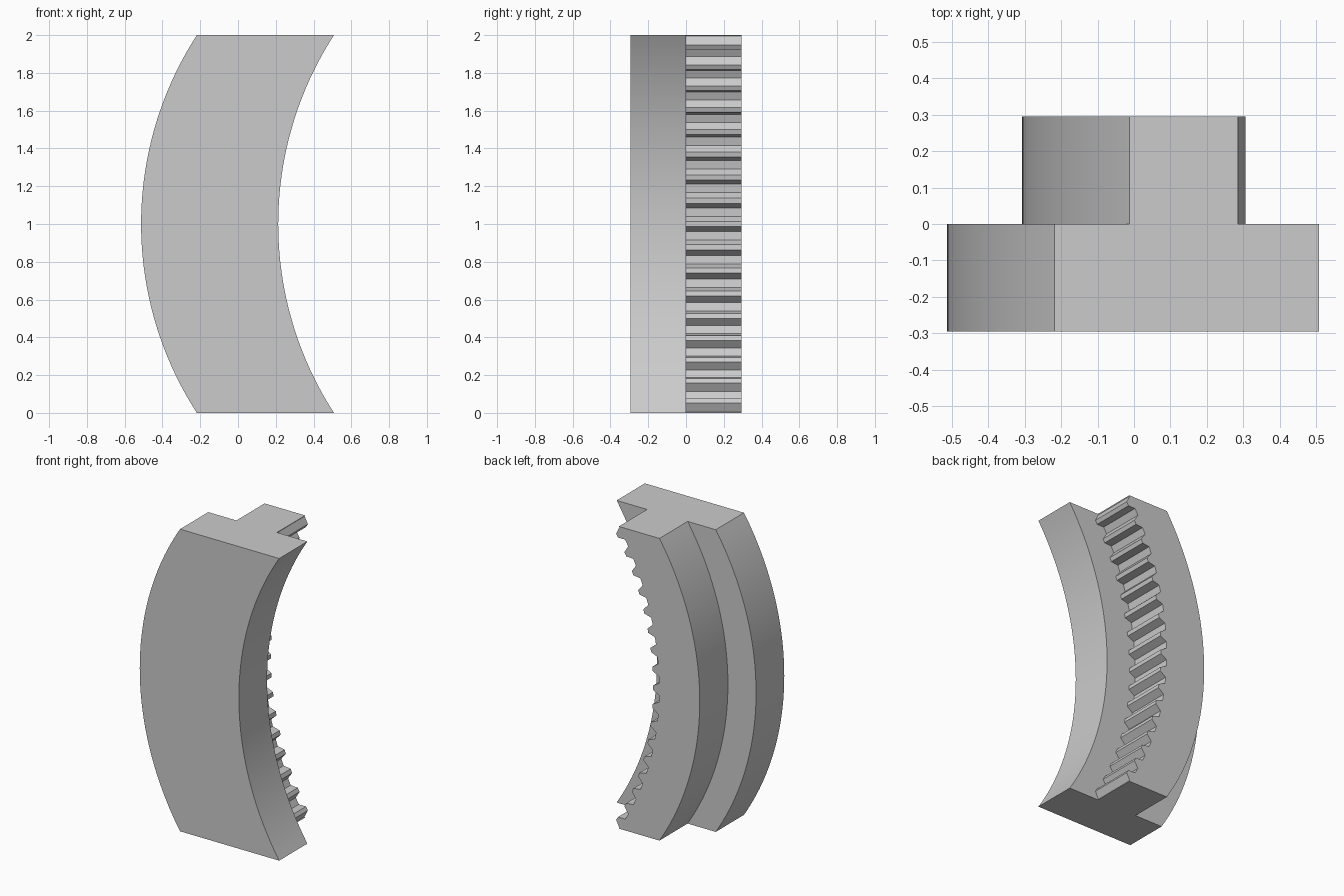
import bpy, bmesh
from math import sin, cos, asin

cube = bpy.data.objects.get("Cube")
if cube:
    bpy.data.objects.remove(cube, do_unlink=True)

RADIUS = 1.842          # shared radius of every curved side
DEPTH = 0.295           # thickness of each layer
PITCH = 0.0685          # angle between teeth
TOOTH_HEIGHT = 0.045
TIP, ROOT = 0.0135, 0.0405   # half widths of a tooth

grey = bpy.data.materials.new("plain grey")
grey.use_nodes = True
colour = (0.6, 0.6, 0.6, 1)
grey.diffuse_color = colour
grey.node_tree.nodes["Principled BSDF"].inputs["Base Color"].default_value = colour


def arc_point(left, angle, radius=RADIUS):
    """Point on an arc whose leftmost edge, at full radius, is x = left."""
    return (left + RADIUS - radius * cos(angle), 1 + radius * sin(angle))


def arc(left, steps=64):
    end = asin(1 / RADIUS)
    return [arc_point(left, end * (2 * i / steps - 1)) for i in range(steps + 1)]


def toothed_arc(left, teeth=17):
    tip_radius = RADIUS - TOOTH_HEIGHT
    end = asin(1 / RADIUS)
    points = [arc_point(left, -end)]
    for i in range(teeth):
        a = (i - teeth // 2) * PITCH
        points += [arc_point(left, a - ROOT / RADIUS),
                   arc_point(left, a - TIP / tip_radius, tip_radius),
                   arc_point(left, a + TIP / tip_radius, tip_radius),
                   arc_point(left, a + ROOT / RADIUS)]
    return points + [arc_point(left, end)]


def extrude_profile(name, profile, y0, y1):
    bm = bmesh.new()
    face = bm.faces.new([bm.verts.new((x, y0, z)) for x, z in profile])
    grown = bmesh.ops.extrude_face_region(bm, geom=[face], use_keep_orig=True)
    moved = [v for v in grown["geom"] if isinstance(v, bmesh.types.BMVert)]
    bmesh.ops.translate(bm, verts=moved, vec=(0, y1 - y0, 0))
    bmesh.ops.recalc_face_normals(bm, faces=bm.faces)
    mesh = bpy.data.meshes.new(name)
    bm.to_mesh(mesh)
    bm.free()
    mesh.materials.append(grey)
    obj = bpy.data.objects.new(name, mesh)
    bpy.context.collection.objects.link(obj)
    bpy.ops.object.select_all(action='DESELECT')
    obj.select_set(True)
    bpy.context.view_layer.objects.active = obj
    bpy.ops.object.shade_smooth_by_angle(angle=0.4)
    return obj


# Wide curved plate at the front
extrude_profile("front_plate", arc(-0.513) + arc(0.213)[::-1], -DEPTH, 0)

# Narrower curved rack behind it, with teeth on its hollow side
extrude_profile("toothed_rack", arc(-0.307) + toothed_arc(-0.01)[::-1], 0, DEPTH)
